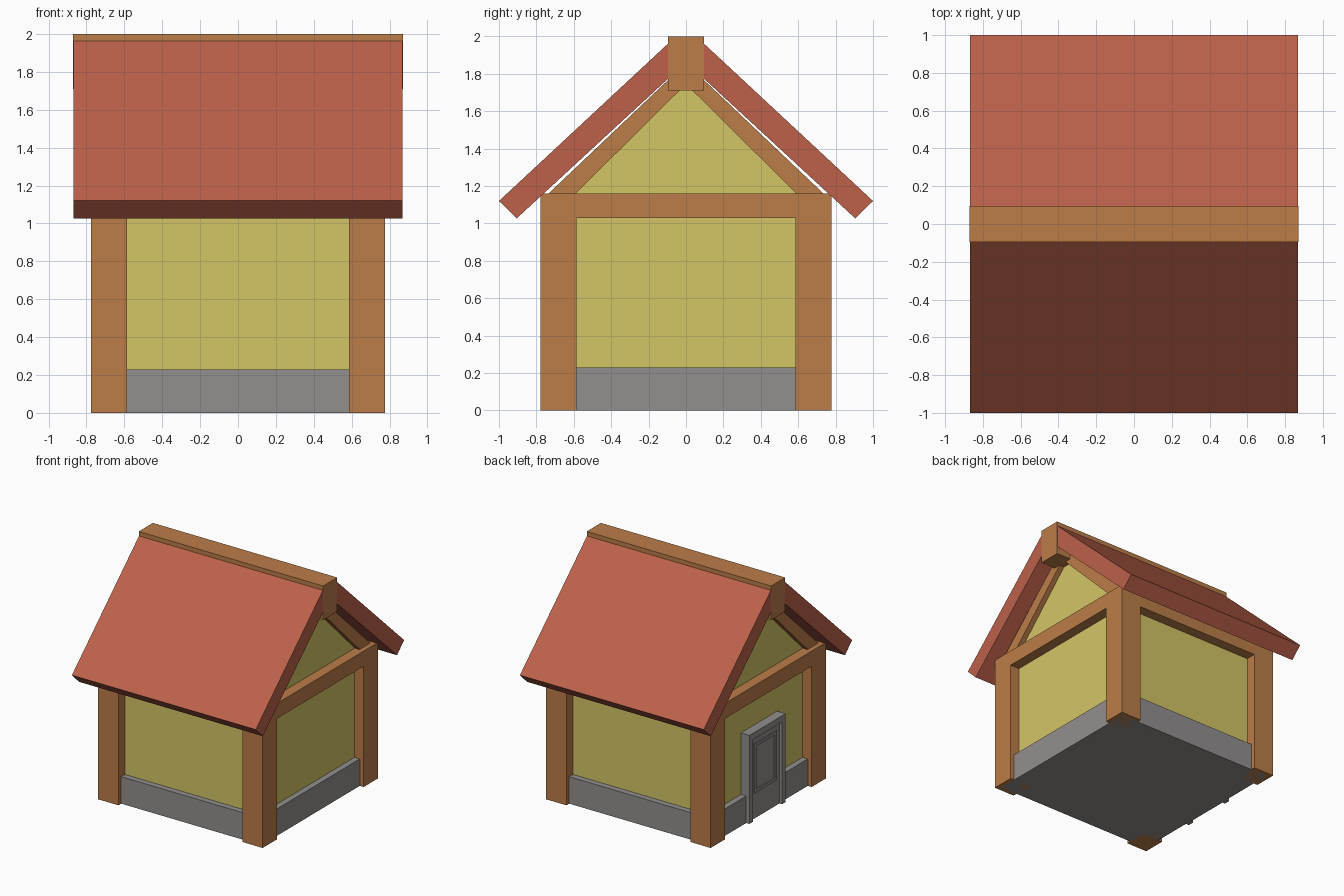
import bpy

if "Cube" in bpy.data.objects:
    bpy.data.objects.remove(bpy.data.objects["Cube"])

def srgb(r, g, b):
    return [((c / 255 + 0.055) / 1.055) ** 2.4 for c in (r, g, b)] + [1]

def material(name, *rgb):
    m = bpy.data.materials.new(name)
    m.diffuse_color = srgb(*rgb)
    m.use_nodes = True
    m.node_tree.nodes["Principled BSDF"].inputs["Base Color"].default_value = m.diffuse_color
    return m

WOOD = material("timber", 188, 125, 73)
PLASTER = material("yellow plaster", 211, 197, 102)
STONE = material("grey stone", 146, 143, 142)
ROOF = material("red roof", 188, 97, 74)

def prism(name, profile, x0, x1, mat):
    """Extrude a (y, z) outline along x."""
    n = len(profile)
    verts = [(x, y, z) for x in (x0, x1) for y, z in profile]
    faces = [tuple(range(n))[::-1], tuple(range(n, 2 * n))]
    faces += [(i, (i + 1) % n, (i + 1) % n + n, i + n) for i in range(n)]
    area = sum(profile[i][0] * profile[(i + 1) % n][1] - profile[(i + 1) % n][0] * profile[i][1]
               for i in range(n))
    if area < 0:
        faces = [f[::-1] for f in faces]
    me = bpy.data.meshes.new(name)
    me.from_pydata(verts, [], faces)
    me.materials.append(mat)
    ob = bpy.data.objects.new(name, me)
    bpy.context.collection.objects.link(ob)
    return ob

def box(name, x0, x1, y0, y1, z0, z1, mat):
    return prism(name, [(y0, z0), (y1, z0), (y1, z1), (y0, z1)], x0, x1, mat)

P, Q = 0.777, 0.585        # outer and inner faces of the timber frame
W = 0.69                   # wall plane

# Stone footing, and plaster body with gables
box("stone_base", -0.74, 0.74, -0.74, 0.74, 0, 0.23, STONE)
prism("plaster_body", [(-W, 0.2), (W, 0.2), (W, 1.16), (0, 1.79), (-W, 1.16)], -W, W, PLASTER)

for s in (-1, 1):
    side = "left" if s < 0 else "right"
    face = "front" if s < 0 else "back"
    a, b = sorted((s * Q, s * P))
    # Corner posts
    for t in (-1, 1):
        c, d = sorted((t * Q, t * P))
        box("corner_post", a, b, c, d, 0, 1.16, WOOD)
    # Top beams between the posts
    box(side + "_beam", a, b, -Q, Q, 1.03, 1.16, WOOD)
    box(face + "_beam", -Q, Q, a, b, 1.03, 1.16, WOOD)
    # Gable rafters
    x0, x1 = sorted((s * Q, s * 0.735))
    for t in (-1, 1):
        prism(side + "_rafter", [(t * 0.59, 1.16), (t * 0.735, 1.16), (t * 0.05, 1.81), (0, 1.81), (0, 1.745)],
              x0, x1, WOOD)
    # Roof slab
    prism(face + "_roof_slab", [(s * 0.06, 1.995), (s * 1.0, 1.12), (s * 0.905, 1.027), (s * 0.06, 1.807)],
          -0.868, 0.868, ROOF)

# Ridge beam
box("ridge_beam", -0.87, 0.87, -0.095, 0.095, 1.71, 2.0, WOOD)

# Door on the left gable wall: jambs, lintel, leaf and rimmed panel
for t in (-1, 1):
    y0, y1 = sorted((t * 0.195, t * 0.245))
    box("door_jamb", -0.77, -0.67, y0, y1, 0, 0.70, STONE)
box("door_lintel", -0.77, -0.67, -0.245, 0.245, 0.70, 0.755, STONE)
box("door_leaf", -0.745, -0.67, -0.195, 0.195, 0, 0.70, STONE)
for t in (-1, 1):
    y0, y1 = sorted((t * 0.125, t * 0.15))
    box("panel_stile", -0.753, -0.74, y0, y1, 0.22, 0.64, STONE)
for z in (0.22, 0.615):
    box("panel_rail", -0.753, -0.74, -0.125, 0.125, z, z + 0.025, STONE)
